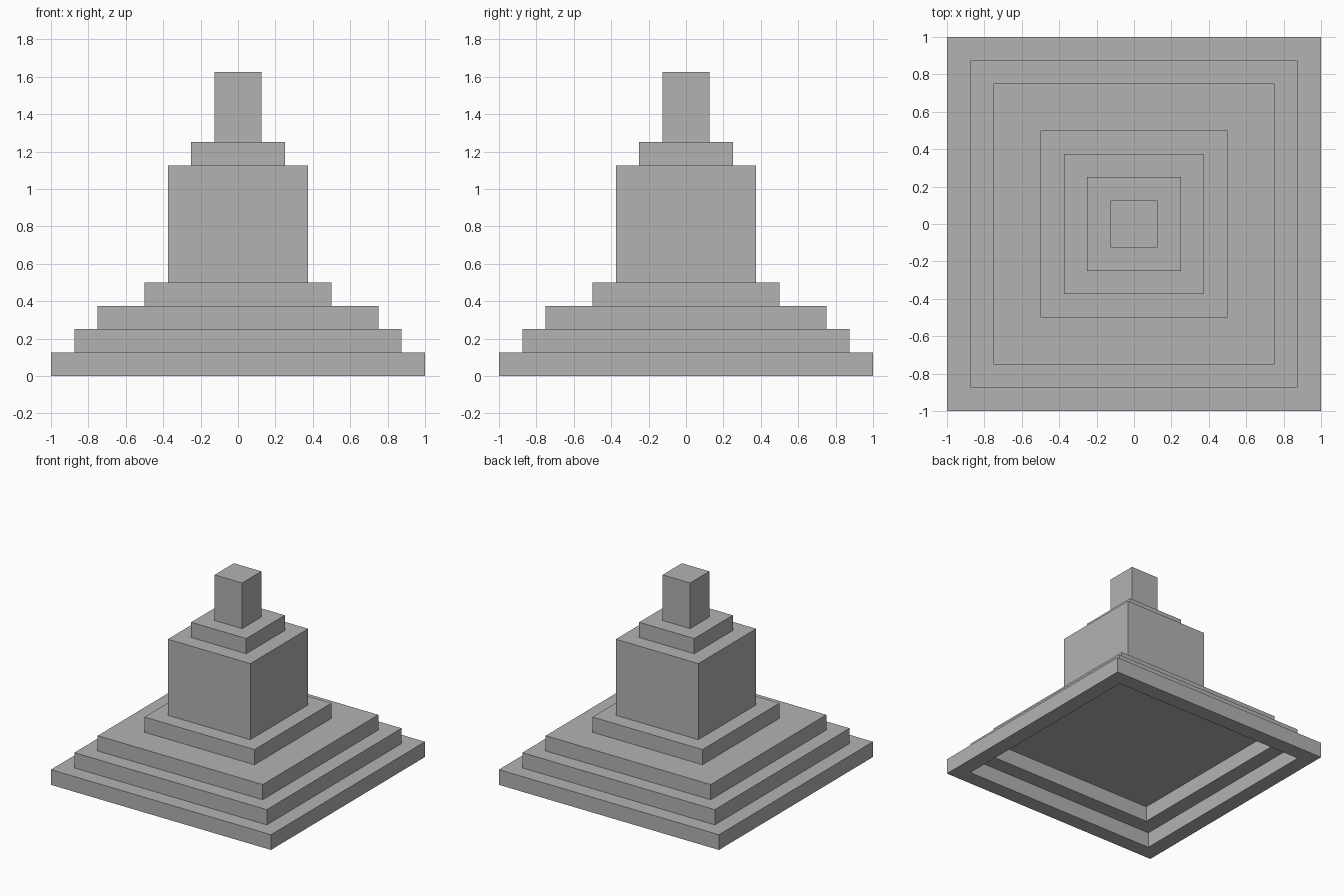
import bpy
import bmesh

cube = bpy.data.objects.get("Cube")
if cube:
    bpy.data.objects.remove(cube, do_unlink=True)

# One plain stone colour
stone = bpy.data.materials.new("grey stone")
stone.use_nodes = True
GREY = (0.45, 0.45, 0.45, 1)
stone.diffuse_color = GREY
stone.node_tree.nodes["Principled BSDF"].inputs["Base Color"].default_value = GREY


def square(bm, half, z):
    corners = ((-1, -1), (1, -1), (1, 1), (-1, 1))
    return [bm.verts.new((x * half, y * half, z)) for x, y in corners]


def bridge(bm, a, b):
    for i in range(4):
        j = (i + 1) % 4
        bm.faces.new((a[i], a[j], b[j], b[i]))


def tier(name, half, bottom, top, hole=None):
    """Square block, or a square frame when a hole half-width is given."""
    bm = bmesh.new()
    low, high = square(bm, half, bottom), square(bm, half, top)
    bridge(bm, low, high)
    if hole:
        low_in, high_in = square(bm, hole, bottom), square(bm, hole, top)
        bridge(bm, high, high_in)
        bridge(bm, high_in, low_in)
        bridge(bm, low_in, low)
    else:
        bm.faces.new(high)
        bm.faces.new(low[::-1])
    bmesh.ops.recalc_face_normals(bm, faces=bm.faces)
    mesh = bpy.data.meshes.new(name)
    bm.to_mesh(mesh)
    bm.free()
    mesh.materials.append(stone)
    obj = bpy.data.objects.new(name, mesh)
    bpy.context.collection.objects.link(obj)


# Hollow lower steps
tier("bottom_step", 1, 0, 0.125, hole=0.875)
tier("second_step", 0.875, 0.125, 0.25, hole=0.75)

# Solid upper steps, body and top post
tier("third_step", 0.75, 0.25, 0.375)
tier("plinth", 0.5, 0.375, 0.5)
tier("main_block", 0.375, 0.5, 1.125)
tier("cap_step", 0.25, 1.125, 1.25)
tier("top_post", 0.125, 1.25, 1.625)
